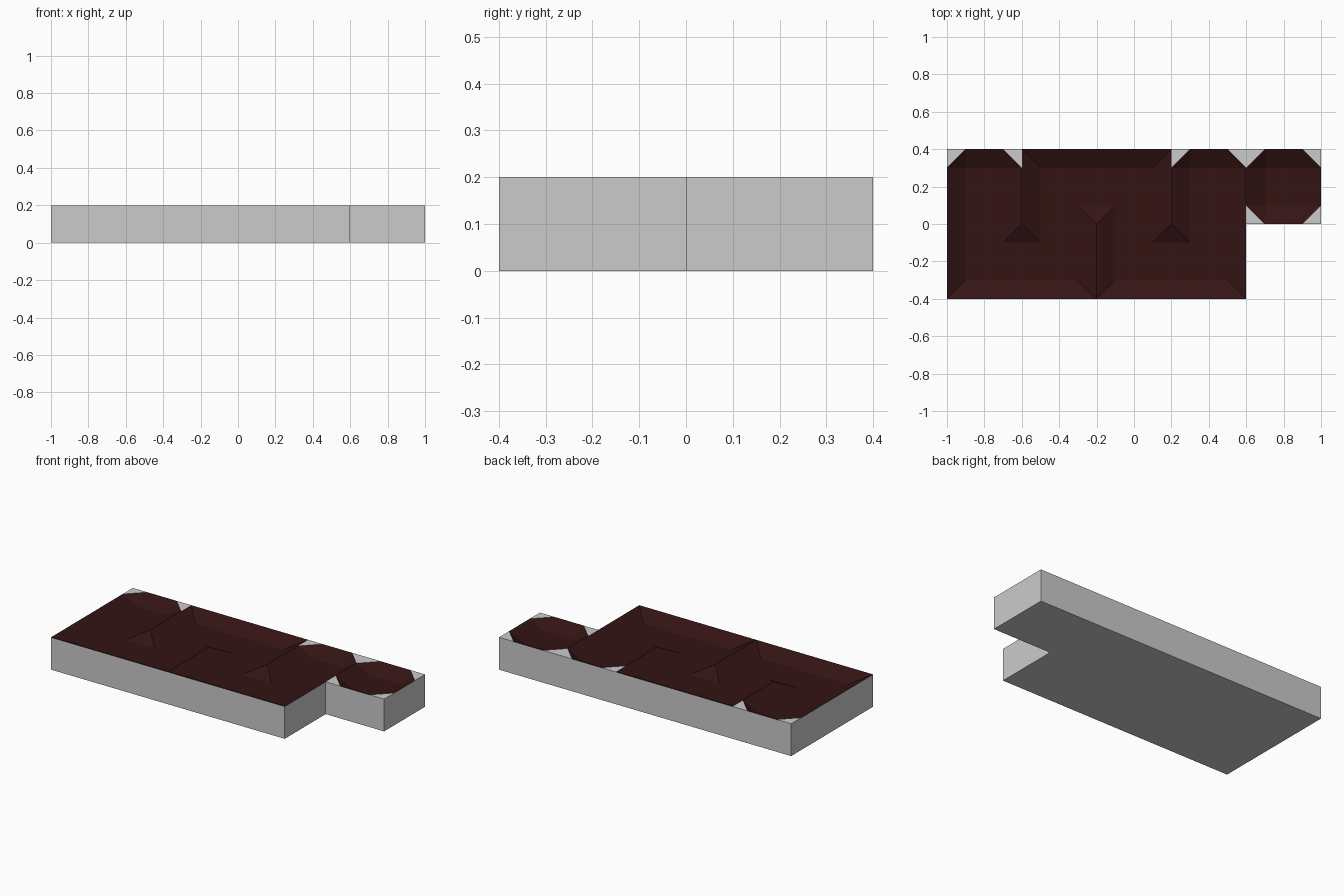
import bpy, bmesh, math

if "Cube" in bpy.data.objects:
    bpy.data.objects.remove(bpy.data.objects["Cube"])

TOP, FLOOR = 0.2, 0.15

# Plan on a 0.1 grid: outline of the slab, ridge walls, dead ends with cut corners
OUTLINE = [(0, 0), (16, 0), (16, 4), (20, 4), (20, 8), (0, 8)]
RIDGES = [((4, 4), (4, 8)), ((8, 0), (8, 4)), ((12, 4), (12, 8)), ((16, 4), (16, 8))]
DEAD_ENDS = {(0, 1), (3, 1), (4, 1)}

high = set()
for a, b in list(zip(OUTLINE, OUTLINE[1:] + OUTLINE[:1])) + RIDGES:
    n = max(abs(b[0] - a[0]), abs(b[1] - a[1]))
    high |= {(a[0] + (b[0] - a[0]) * t // n, a[1] + (b[1] - a[1]) * t // n)
             for t in range(n + 1)}


def point(p):
    return (p[0] / 10 - 1, p[1] / 10 - 0.4, TOP if p in high else FLOOR)


def make_object(name, polygons, color=None):
    bm = bmesh.new()
    for poly in polygons:
        bm.faces.new([bm.verts.new(p) for p in poly])
    bmesh.ops.remove_doubles(bm, verts=bm.verts[:], dist=1e-4)
    bmesh.ops.dissolve_limit(bm, angle_limit=math.radians(1),
                             verts=bm.verts[:], edges=bm.edges[:])
    mesh = bpy.data.meshes.new(name)
    bm.to_mesh(mesh)
    bm.free()
    obj = bpy.data.objects.new(name, mesh)
    bpy.context.collection.objects.link(obj)
    if color:
        mat = bpy.data.materials.new(name + "_color")
        mat.diffuse_color = color
        mat.use_nodes = True
        mat.node_tree.nodes["Principled BSDF"].inputs["Base Color"].default_value = mat.diffuse_color
        mesh.materials.append(mat)
    return obj


# Sunken channel with sloped banks; mitred corners, or cut corners at dead ends
channel, corners = [], []
for j in range(8):
    for i in range(16 if j < 4 else 20):
        q = [(i, j), (i + 1, j), (i + 1, j + 1), (i, j + 1)]
        ups = [p in high for p in q]
        if sum(ups) not in (1, 3):
            channel.append(q)
            continue
        k = ups.index(sum(ups) == 1)
        a, b, c, d = q[k:] + q[:k]
        if sum(ups) == 3 and (i // 4, j // 4) in DEAD_ENDS:
            channel.append([a, b, d])
            corners.append([b, c, d])
        else:
            channel += [[a, b, c], [a, c, d]]

make_object("channel", [[point(p) for p in f] for f in channel],
            (0.035, 0.007, 0.007, 1))

# Slab: outer sides, underside and the flat corner pieces
top = [point(p) for p in OUTLINE]
base = [(x, y, 0) for x, y, z in top]
faces = [[point(p) for p in f] for f in corners]
faces.append(base[::-1])
for k in range(len(top)):
    m = (k + 1) % len(top)
    faces.append([base[k], base[m], top[m], top[k]])
make_object("slab", faces)
